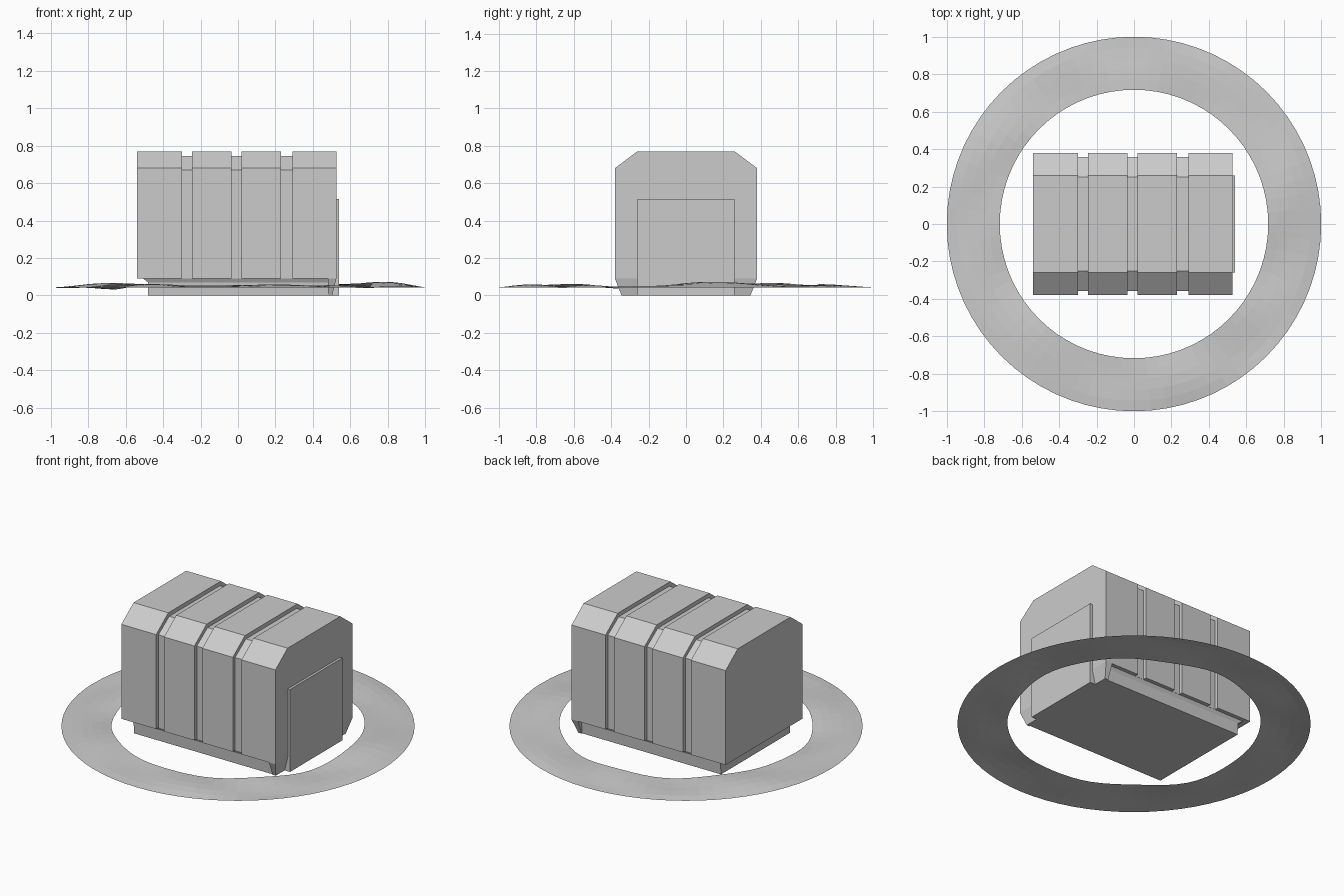
import bpy, bmesh, math

if "Cube" in bpy.data.objects:
    bpy.data.objects.remove(bpy.data.objects["Cube"])

grey = bpy.data.materials.new("light grey")
grey.diffuse_color = (0.6, 0.6, 0.6, 1)
grey.use_nodes = True
grey.node_tree.nodes["Principled BSDF"].inputs["Base Color"].default_value = grey.diffuse_color


def finish(name, bm, recalc=True):
    if recalc:
        bmesh.ops.recalc_face_normals(bm, faces=bm.faces)
    me = bpy.data.meshes.new(name)
    bm.to_mesh(me)
    bm.free()
    me.materials.append(grey)
    ob = bpy.data.objects.new(name, me)
    bpy.context.collection.objects.link(ob)
    return ob


def loft(name, rings):
    """Skin closed rings of points and cap both ends."""
    bm = bmesh.new()
    loops = [[bm.verts.new(p) for p in r] for r in rings]
    n = len(loops[0])
    for a, b in zip(loops, loops[1:]):
        for i in range(n):
            j = (i + 1) % n
            bm.faces.new((a[i], a[j], b[j], b[i]))
    bm.faces.new(loops[0])
    bm.faces.new(loops[-1])
    return finish(name, bm)


def rect(x0, x1, y, z):
    return [(x0, -y, z), (x1, -y, z), (x1, y, z), (x0, y, z)]


def section(x, half):
    """Mirror a half profile (y, z) into a closed cross-section at x."""
    pts = half + [(-y, z) for y, z in reversed(half)]
    return [(x, y, z) for y, z in pts]


# Ribbed shell: full-size panels with three recessed grooves
full = [(0.38, 0.09), (0.38, 0.68), (0.26, 0.77)]
slim = [(0.357, 0.09), (0.357, 0.67), (0.25, 0.745)]
rings = [section(-0.54, full)]
for a, b in ((-0.30, -0.245), (-0.035, 0.02), (0.23, 0.29)):
    rings += [section(a, full), section(a, slim), section(b, slim), section(b, full)]
rings.append(section(0.525, full))
loft("shelter_shell", rings)

# Base with flared top edge
loft("base", [rect(-0.48, 0.50, 0.34, 0), rect(-0.48, 0.505, 0.345, 0.07),
              rect(-0.51, 0.515, 0.357, 0.092)])

# Sill below the door end, tapering inward to the ground
loft("end_sill", [rect(0.48, 0.503, 0.345, 0), rect(0.48, 0.525, 0.38, 0.09)])

# Door plate
loft("door", [rect(0.50, 0.54, 0.258, 0), rect(0.50, 0.54, 0.258, 0.515)])

# Uneven ring of soil round the shelter
bm = bmesh.new()
SEG, ROWS = 72, 5
grid = []
for k in range(ROWS + 1):
    t = k / ROWS
    r = 0.717 + (1 - 0.717) * t
    row = []
    for i in range(SEG):
        a = 2 * math.pi * i / SEG
        wave = (math.sin(3 * a + 0.6) + 0.8 * math.sin(5 * a + 2 * t)
                + 0.6 * math.sin(8 * a + 1.3 - 3 * t)) / 2.4
        side = 0.5 + 0.5 * math.cos(a - 0.7)
        fade = 1 - t ** 3
        z = 0.043 + fade * (0.006 + 0.008 * side + 0.018 * wave)
        row.append(bm.verts.new((r * math.cos(a), r * math.sin(a), z)))
    grid.append(row)
for lo, hi in zip(grid, grid[1:]):
    for i in range(SEG):
        j = (i + 1) % SEG
        bm.faces.new((lo[i], hi[i], hi[j], lo[j]))
finish("soil_ring", bm, recalc=False)
